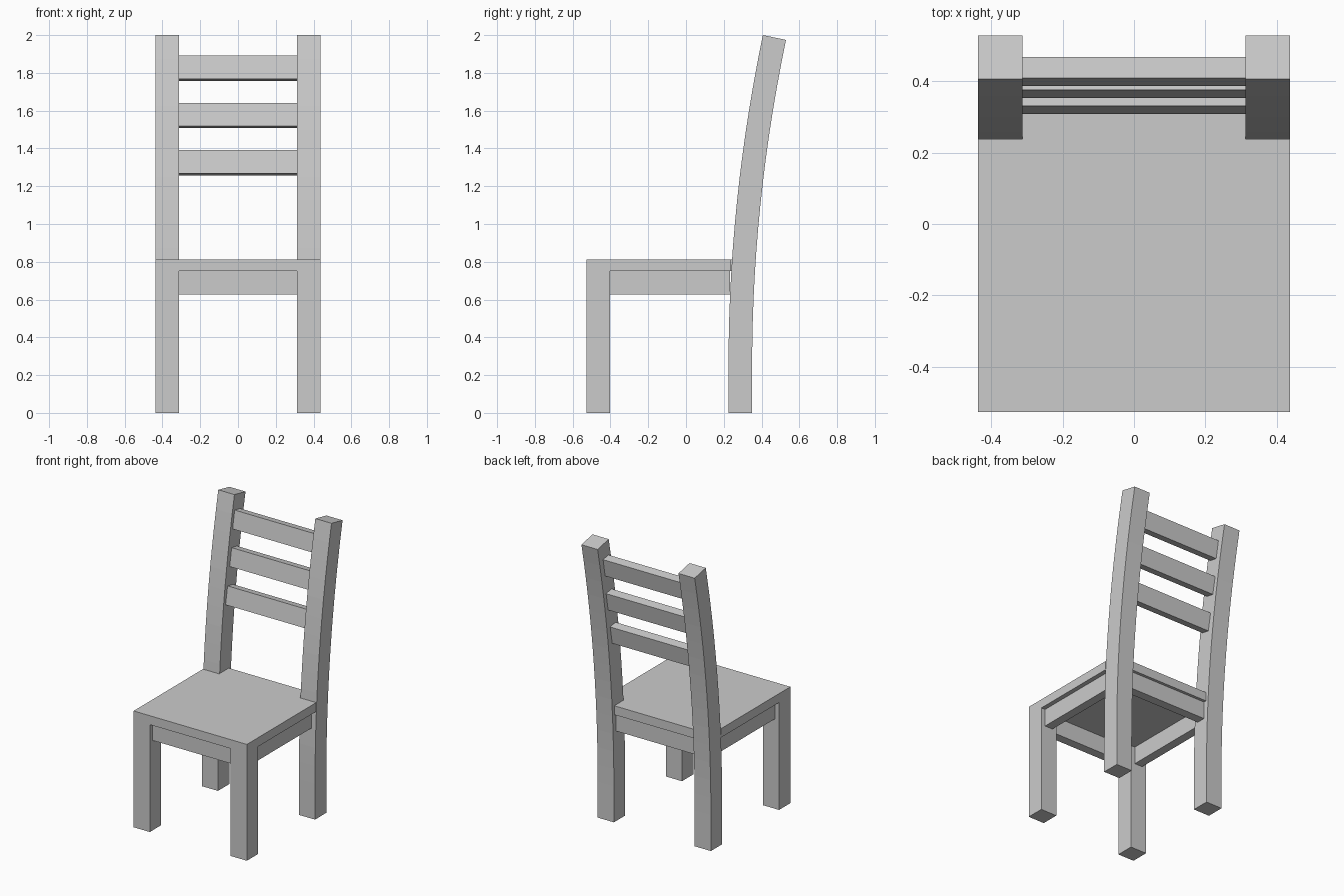
import bpy, bmesh, math
from mathutils import Vector

if "Cube" in bpy.data.objects:
    bpy.data.objects.remove(bpy.data.objects["Cube"])

W, IN = 0.4375, 0.3125      # outer and inner x of the legs
FRONT = -0.527              # front plane


def new_object(name, bm):
    bmesh.ops.recalc_face_normals(bm, faces=bm.faces)
    me = bpy.data.meshes.new(name)
    bm.to_mesh(me)
    bm.free()
    ob = bpy.data.objects.new(name, me)
    bpy.context.collection.objects.link(ob)
    return ob


def prism(name, points, offset):
    """Extrude a closed outline of 3D points along an offset."""
    bm = bmesh.new()
    face = bm.faces.new([bm.verts.new(p) for p in points])
    geo = bmesh.ops.extrude_face_region(bm, geom=[face])["geom"]
    bmesh.ops.translate(bm, vec=offset,
                        verts=[v for v in geo if isinstance(v, bmesh.types.BMVert)])
    return new_object(name, bm)


def box(name, x0, x1, y0, y1, z0, z1):
    return prism(name, [(x0, y0, z0), (x1, y0, z0), (x1, y1, z0), (x0, y1, z0)],
                 (0, 0, z1 - z0))


def mirror_x(ob):
    ob.modifiers.new("mirror", 'MIRROR').use_axis[0] = True


# Back posts: straight foot, then a gentle backward curve
def post_front(z):
    t = max(0, (z - 0.25) / 1.75)
    return 0.225 + 0.182 * t * t, 2 * 0.182 * t / 1.75


front, back = [], []
for z in [0] + [0.25 + 1.75 * i / 14 for i in range(15)]:
    y, slope = post_front(z)
    a = math.atan(slope)
    front.append((IN, y, z))
    back.append((IN, y + 0.125 * math.cos(a), z - 0.125 * math.sin(a)))
mirror_x(prism("back_post", front + back[::-1], (W - IN, 0, 0)))

# Front legs
mirror_x(box("front_leg", IN, W, FRONT, -0.402, 0, 0.752))

# Seat board, notched around the back posts
outline = [(-W, FRONT), (W, FRONT), (W, 0.238), (IN, 0.238), (IN, 0.345),
           (-IN, 0.345), (-IN, 0.238), (-W, 0.238)]
prism("seat", [(x, y, 0.75) for x, y in outline], (0, 0, 0.0625))

# Aprons under the seat, centred on the legs
box("front_apron", -IN, IN, FRONT + 0.031, FRONT + 0.094, 0.628, 0.75)
box("back_apron", -IN, IN, 0.262, 0.325, 0.628, 0.75)
mirror_x(box("side_apron", 0.344, 0.406, -0.402, 0.233, 0.628, 0.75))

# Tilted back slats, given by the lower front edge
tilt = math.radians(10.4)
up = Vector((0, math.sin(tilt), math.cos(tilt))) * 0.125
deep = Vector((0, math.cos(tilt), -math.sin(tilt))) * 0.06
for name, y, z in (("lower_slat", 0.309, 1.268),
                   ("middle_slat", 0.354, 1.518),
                   ("upper_slat", 0.387, 1.768)):
    p = Vector((-IN, y, z))
    prism(name, [p, p + deep, p + deep + up, p + up], (2 * IN, 0, 0))
